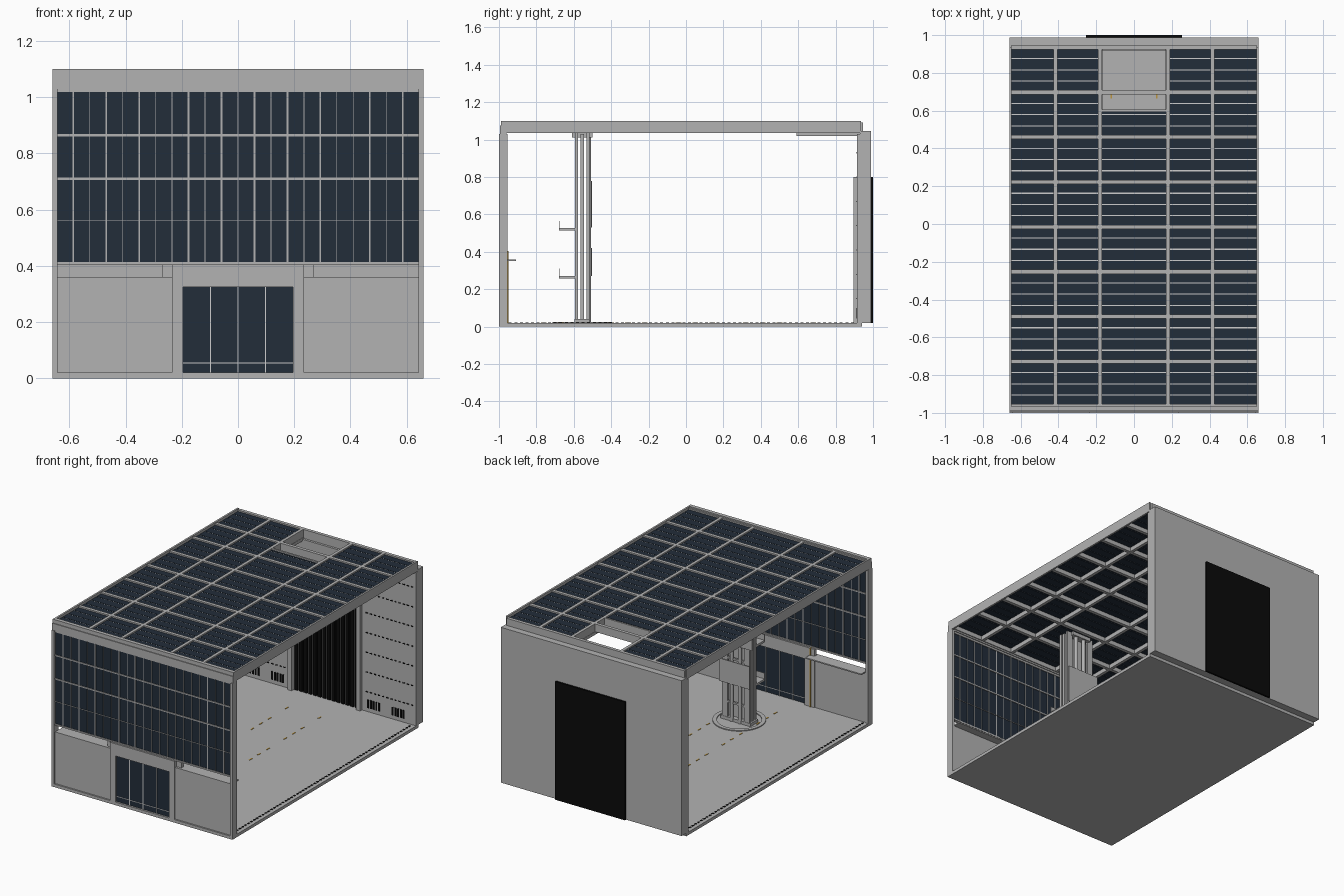
import bpy, bmesh, math
from mathutils import Vector

cube = bpy.data.objects.get("Cube")
if cube:
    bpy.data.objects.remove(cube, do_unlink=True)


def material(name, r, g, b):
    mat = bpy.data.materials.new(name)
    mat.use_nodes = True
    mat.diffuse_color = (r, g, b, 1)
    shader = next(n for n in mat.node_tree.nodes if n.type == 'BSDF_PRINCIPLED')
    shader.inputs["Base Color"].default_value = (r, g, b, 1)
    shader.inputs["Roughness"].default_value = 0.7
    return mat


GREY = material("painted grey", .45, .45, .45)
PALE = material("pale seam", .62, .62, .62)
NAVY = material("navy panel", .016, .026, .042)
BLACK = material("matt black", .003, .003, .003)
YELLOW = material("ochre marking", .5, .3, .05)


def finish(name, bm, mat):
    mesh = bpy.data.meshes.new(name)
    bm.to_mesh(mesh)
    bm.free()
    mesh.materials.append(mat)
    obj = bpy.data.objects.new(name, mesh)
    bpy.context.collection.objects.link(obj)
    return obj


def boxes(name, mat, parts):
    """One object from boxes given as (x range, y range, z range)."""
    bm = bmesh.new()
    for ranges in parts:
        low = Vector([min(r) for r in ranges])
        high = Vector([max(r) for r in ranges])
        verts = bmesh.ops.create_cube(bm, size=1)["verts"]
        for v in verts:
            v.co = (low + high) / 2 + v.co * (high - low)
    return finish(name, bm, mat)


def around(centre, width):
    return (centre - width / 2, centre + width / 2)


def both(x0, x1, y, z):
    """A box and its mirror image across x = 0."""
    return [((x0, x1), y, z), ((-x1, -x0), y, z)]


HALF = .66
FLOOR = .02
FRONT = (-1, -.955)
SIDES = (-1, 1)

# Floor slab with drain slots along the edges and dashed markings
boxes("floor_slab", GREY, [((-HALF, HALF), (-.99, .94), (0, FLOOR))])
top = (FLOOR, FLOOR + .002)
boxes("drain_slots", BLACK, [(around(s * .63, .012), around(-.94 + i * .03, .016), top)
                             for s in SIDES for i in range(62)])
boxes("floor_markings", YELLOW, [(around(s * .12, .008), around(-.85 + i * .09, .03), top)
                                 for s in SIDES for i in range(18) if i % 4])

# Front wall: corner posts, low walls, door portal and top rail
low_wall = both(.2, HALF, (-.99, -.96), (FLOOR, .36))
boxes("front_low_wall", GREY, low_wall)
boxes("corner_posts", GREY, both(.642, HALF, FRONT, (0, 1.03)))
portal = both(.195, .235, FRONT, (FLOOR, .405))
portal.append(((-.235, .235), FRONT, (.325, .405)))
portal += both(.235, .27, (-.975, -.955), (FLOOR, .405))
boxes("door_portal", GREY, portal)
boxes("wall_ledge", GREY, both(.235, .642, (-.96, -.91), (.352, .36)))
boxes("portal_strip", YELLOW, [((-.243, -.236), (-.975, -.95), (FLOOR, .405))])
boxes("front_sill", GREY, [((-HALF, HALF), FRONT, (0, FLOOR))])

# Sliding front door with thin leaf lines
boxes("front_door", NAVY, [((-.195, .195), (-.988, -.975), (FLOOR, .325))])
bars = [(around(i * .098, .005), (-.991, -.972), (FLOOR, .325)) for i in (-1, 0, 1)]
bars.append(((-.195, .195), (-.99, -.973), (.053, .057)))
boxes("front_door_lines", PALE, bars)

# Large front window with vertical and horizontal bars
SPAN, COUNT = .645, 22
boxes("front_window", NAVY, [((-SPAN, SPAN), (-.985, -.972), (.41, 1.025))])
bars = []
for i in range(1, COUNT):
    x = -SPAN + i * 2 * SPAN / COUNT
    width = .006 if i in (1, 3, 5, 8, 10, 12, 14, 16, 19, 21) else .0025
    bars.append((around(x, width), (-.989, -.968), (.41, 1.025)))
for z, width in ((.408, .01), (.56, .002), (.71, .008), (.865, .008), (1.025, .014)):
    bars.append(((-SPAN, SPAN), (-.99, -.966), around(z, width)))
boxes("front_window_bars", GREY, bars)

# Back wall with inner lining, outer door and ribbed inner door
DOOR = .255
HEAD = .8
back = [((-HALF, HALF), (.93, .988), (FLOOR, 1.045))]
back += both(DOOR, HALF, (.915, .93), (FLOOR, 1.03))
back.append(((-DOOR, DOOR), (.915, .93), (HEAD, 1.03)))
back += both(DOOR - .02, DOOR + .01, (.895, .93), (FLOOR, HEAD))
boxes("back_wall", GREY, back)
boxes("back_door", BLACK, [((-DOOR, DOOR), (.988, 1), (FLOOR, HEAD))])
boxes("inner_door_ribs", BLACK, [(around(-.22 + i * .034, .023), (.918, .93), (FLOOR, HEAD))
                                 for i in range(14)])
boxes("inner_door_strip", YELLOW, [((-.27, -.262), (.905, .92), (FLOOR, HEAD))])
skin = (.912, .916)
boxes("lining_slots", BLACK, [(around(s * (.3 + i * .03), .014), skin, around(.15 + k * .13, .006))
                              for s in SIDES for i in range(12) for k in range(7)])
boxes("air_vents", BLACK, [(around(s * x + i * .02, .012), skin, (.045, .1))
                           for s in SIDES for x in (.35, .53) for i in range(-2, 3)])

# Roof frame: edge rails, end beams, long beams and cross beams
BACK = .935
HOLE_X, HOLE_Y = .18, .6
beam_y = [-.965 + i * .2375 for i in range(9)]
beam_x = [-.415, -HOLE_X, HOLE_X, .415]
ROOF = (1.04, 1.092)
frame = both(.648, HALF, (-.99, BACK), (1.035, 1.1))
frame.append(((-HALF, HALF), (-.99, -.965), (1.03, 1.1)))
frame.append(((-HALF, HALF), (-.995, -.96), (1.03, 1.075)))
frame += [(around(x, .02), (-.98, BACK), ROOF) for x in beam_x]
for y in beam_y:
    frame.append(((-.65, .65), around(y, .022), ROOF))
frame.append(((-HOLE_X, HOLE_X), around(HOLE_Y, .012), ROOF))
frame += both(HOLE_X - .012, HOLE_X + .012, (.59, BACK), (1.02, 1.04))
boxes("roof_frame", GREY, frame)

# Roof panels: four slats per bay, leaving a hatch open at the back
columns = [-.65] + beam_x + [.65]
slats, seams = [], []
for x0, x1 in zip(columns, columns[1:]):
    for y0, y1 in zip(beam_y, beam_y[1:]):
        pitch = (y1 - y0) / 4
        for i in range(4):
            a, b = y0 + i * pitch, y0 + (i + 1) * pitch
            if abs(x0 + x1) < .01:
                if a > HOLE_Y - .02:
                    continue
                b = min(b, HOLE_Y)
            slats.append(((x0, x1), (a + .003, b - .003), (1.068, 1.083)))
            if i:
                seams.append(((x0, x1), around(a, .0065), (1.072, 1.081)))
boxes("roof_panels", NAVY, slats)
boxes("roof_panel_seams", PALE, seams)

# Service column with shelves and display boards
Y = -.555
column = [((-.1, .1), around(Y, .02), (FLOOR, 1.03))]
for y in (Y - .03, Y + .03):
    column += both(.06, .1, around(y, .016), (FLOOR, 1.035))
    column += [((-.1, .1), around(y, .014), around(z, .012)) for z in (.14, .29, .43, .57, .72)]
column.append(((-.07, .07), around(Y, .11), (1.012, 1.036)))
column.append(((-.11, .11), around(Y, .08), (FLOOR, .04)))
boxes("service_column", GREY, column)
shelves = []
for z in (.265, .52):
    shelves.append(((-.1, .1), (-.68, -.58), around(z, .014)))
    shelves.append(((-.1, .1), (-.68, -.676), (z, z + .045)))
boxes("column_shelves", GREY, shelves)
boxes("column_boards", GREY, [((-.11, .11), (-.508, -.503), (.27, .42)),
                              ((-.13, .1), (-.508, -.503), (.53, .78))])
for s in SIDES:
    bm = bmesh.new()
    bmesh.ops.create_cone(bm, cap_ends=True, segments=16, radius1=.012, radius2=.012, depth=1)
    bmesh.ops.translate(bm, verts=bm.verts, vec=(s * .03, Y + .035, .52))
    finish("left_pipe" if s > 0 else "right_pipe", bm, GREY)

# Turntable ring in the floor: a flat band swept in a circle
bm = bmesh.new()
profile = [bm.verts.new((r, 0, z)) for r, z in ((.135, FLOOR), (.135, .026), (.16, .026), (.16, FLOOR))]
edges = [bm.edges.new(pair) for pair in zip(profile, profile[1:])]
bmesh.ops.spin(bm, geom=profile + edges, cent=(0, 0, 0), axis=(0, 0, 1),
               angle=math.tau, steps=48, use_merge=True)
bmesh.ops.recalc_face_normals(bm, faces=bm.faces)
bmesh.ops.translate(bm, verts=bm.verts, vec=(0, Y, 0))
finish("turntable_ring", bm, GREY)
